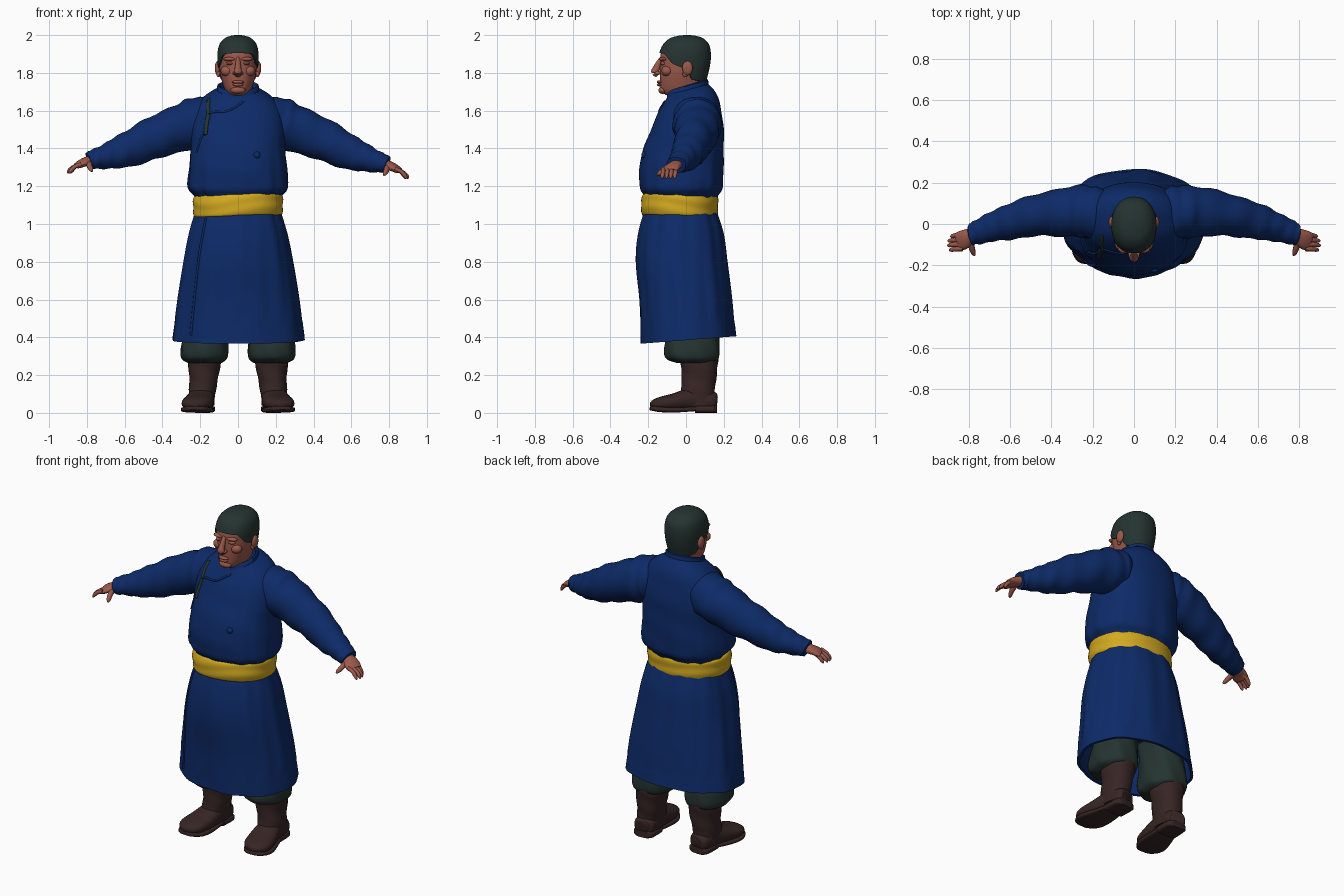
import bpy, math
from mathutils import Vector
from mathutils.bvhtree import BVHTree

cube = bpy.data.objects.get("Cube")
if cube:
    bpy.data.objects.remove(cube, do_unlink=True)


def material(name, *color):
    mat = bpy.data.materials.new(name)
    mat.diffuse_color = (*color, 1)
    mat.use_nodes = True
    shader = next(n for n in mat.node_tree.nodes if n.type == "BSDF_PRINCIPLED")
    shader.inputs["Base Color"].default_value = (*color, 1)
    shader.inputs["Roughness"].default_value = 0.8
    return mat


BLUE = material("robe blue", 0.004, 0.024, 0.14)
YELLOW = material("sash yellow", 0.65, 0.40, 0.015)
SKIN = material("skin", 0.33, 0.10, 0.07)
GREEN = material("dark green", 0.018, 0.034, 0.030)
BROWN = material("boot brown", 0.038, 0.019, 0.018)


def smooth(rows, steps=6):
    """Catmull-Rom resampling of rows of numbers."""
    result = []
    last = len(rows) - 1
    for i in range(last):
        a, b, c, d = rows[max(i - 1, 0)], rows[i], rows[i + 1], rows[min(i + 2, last)]
        for k in range(steps):
            t = k / steps
            result.append([q + t / 2 * (r - p + t * (2 * p - 5 * q + 4 * r - s + t * (3 * (q - r) + s - p)))
                           for p, q, r, s in zip(a, b, c, d)])
    return result + [list(rows[last])]


def lookup(rows, key):
    """Linear interpolation of rows by their first column."""
    for a, b in zip(rows, rows[1:]):
        if key <= b[0]:
            t = max(0, (key - a[0]) / (b[0] - a[0]))
            return [p + (q - p) * t for p, q in zip(a, b)]
    return rows[-1]


def loft(name, rings, mat, caps=True):
    count = len(rings[0])
    verts = [p for ring in rings for p in ring]
    faces = [(i * count + j, i * count + (j + 1) % count,
              (i + 1) * count + (j + 1) % count, (i + 1) * count + j)
             for i in range(len(rings) - 1) for j in range(count)]
    if caps:
        faces += [tuple(range(count))[::-1], tuple(range(len(verts) - count, len(verts)))]
    mesh = bpy.data.meshes.new(name)
    mesh.from_pydata(verts, [], faces)
    mesh.materials.append(mat)
    obj = bpy.data.objects.new(name, mesh)
    bpy.context.collection.objects.link(obj)
    bpy.ops.object.select_all(action="DESELECT")
    obj.select_set(True)
    bpy.context.view_layer.objects.active = obj
    bpy.ops.object.shade_smooth_by_angle(angle=math.radians(50))
    return obj


def angles(count):
    return [math.tau * k / count for k in range(count)]


def bend(value, power):
    return math.copysign(abs(value) ** (2 / power), value)


def level(row, count=48, power=2, grow=0, fold=None):
    """Horizontal ring from (height, centre x, front y, back y, half width)."""
    z, cx, front, back, half = row
    ring = []
    for a in angles(count):
        f = 1 + (fold(z, a) if fold else 0)
        ring.append(Vector((cx + (half + grow) * f * bend(math.cos(a), power),
                            (front + back) / 2 + ((back - front) / 2 + grow) * f * bend(math.sin(a), power), z)))
    return ring


def tube(name, rows, mat, count=16, steps=5, wrinkle=0.0, power=2):
    """Tube through (x, y, z, half width, half thickness)."""
    rows = smooth(rows, steps)
    points = [Vector(r[:3]) for r in rows]
    rings = []
    for i, row in enumerate(rows):
        along = (points[min(i + 1, len(rows) - 1)] - points[max(i - 1, 0)]).normalized()
        side = along.cross(Vector((0, 0, 1)) if abs(along.z) < 0.95 else Vector((0, -1, 0))).normalized()
        up = side.cross(along)
        ring = []
        for a in angles(count):
            f = 1 + wrinkle * (math.sin(i * 1.3 + 2 * math.sin(a)) + 0.5 * math.sin(i * 0.7 - 3 * a))
            ring.append(points[i] + side * row[3] * f * bend(math.cos(a), power)
                        + up * row[4] * f * bend(math.sin(a), power))
        rings.append(ring)
    return loft(name, rings, mat)


def blob(name, place, size, mat):
    x, y, z = place
    rows = [(z + size[2] * math.sin(t), x, y - size[1] * math.cos(t), y + size[1] * math.cos(t), size[0] * math.cos(t))
            for t in [math.pi * (k / 10 - 0.5) for k in range(11)]]
    return loft(name, [level(r, 16) for r in rows], mat)


# Robe skirt: hollow, with soft vertical folds and a hem that rises at the back
skirt_rows = smooth([(.385, 0, -.24, .265, .35), (.43, 0, -.24, .26, .345), (.6, 0, -.245, .245, .322),
                     (.8, 0, -.262, .22, .288), (.95, 0, -.25, .2, .258), (1.08, 0, -.215, .16, .22)])


def skirt_fold(z, a):
    return 0.012 * math.sin(9 * a + 3 * z) + 0.008 * math.sin(17 * a - 4 * z) * (z > .5)


outer = [level(r, 96, 2.2, 0, skirt_fold) for r in skirt_rows]
inner = [level(r, 96, 2.2, -.015, skirt_fold) for r in skirt_rows[:16]][::-1]
for ring in outer[:8] + inner[-8:]:
    for p in ring:
        p.z += 0.08 * p.y * max(0, (.65 - p.z) / .27)
skirt = loft("robe_skirt", inner + outer, BLUE)

# Robe body, blousing over the sash and sloping up to the nape
body_rows = smooth([(1.08, 0, -.21, .155, .215), (1.14, 0, -.215, .165, .225), (1.18, 0, -.238, .19, .258),
                    (1.22, 0, -.243, .197, .265), (1.3, 0, -.245, .2, .258), (1.4, 0, -.225, .2, .25),
                    (1.5, 0, -.185, .2, .25), (1.58, 0, -.152, .19, .24), (1.64, 0, -.125, .175, .21),
                    (1.68, 0, -.105, .15, .165), (1.71, 0, -.09, .12, .11)])


def body_fold(z, a):
    fade = max(0, (1.45 - z) / .35)
    return fade * (.014 * math.sin(11 * a + 5 * z) + .008 * math.sin(19 * a)) + .004 * math.sin(40 * z + 3 * a)


body_rings = [level(r, 96, 2.3, 0, body_fold) for r in body_rows]
for ring in body_rings:
    for p in ring:
        p.z += 2.2 * p.y * max(0, p.z - 1.6)
body = loft("robe_body", body_rings, BLUE)

# Sash with slightly wavy wraps
sash_rows = smooth([(1.045, 0, -.215, .15, .215), (1.05, 0, -.232, .165, .232), (1.1, 0, -.238, .17, .238),
                    (1.15, 0, -.23, .168, .235), (1.16, 0, -.21, .15, .215)])
sash_rings = [level(r, 72, 2.2, 0, lambda z, a: .008 * math.sin(90 * z + 2 * math.sin(2 * a))) for r in sash_rows]
for ring in sash_rings:
    for p in ring:
        p.z += .006 * math.sin(9 * p.x) - .03 * p.y * (p.y < 0) - .006
loft("sash", sash_rings, YELLOW)

# Stand-up collar, low and notched at the throat
collar_rings = []
for grow, base in ((.008, 1.655), (.005, 1.70), (.002, 1.728), (-.006, 1.733), (-.014, 1.725), (-.02, 1.66)):
    ring = level((base, 0, -.1, .115, .108), 48, 2, grow)
    for p in ring:
        p.z += .3 * p.y - (.035 * math.exp(-(p.x / .025) ** 2) if p.y < 0 and base > 1.68 else 0)
    collar_rings.append(ring)
loft("collar", collar_rings, BLUE, caps=False)

# Seams, toggles and button laid on the robe front
trees = {o.name: BVHTree.FromPolygons([v.co for v in o.data.vertices], [p.vertices for p in o.data.polygons])
         for o in (body, skirt)}


def laid(name, obj, path, radius, mat):
    rows = []
    for x, z in [r[:2] for r in smooth(path, 4)]:
        hit = trees[obj.name].ray_cast(Vector((x, -1, z)), Vector((0, 1, 0)))[0]
        if hit:
            rows.append((x, hit.y, z, radius, radius))
    tube(name, rows, mat, 8, 2)


laid("chest_flap_seam", body, [(.03, 1.65), (-.05, 1.6), (-.15, 1.585), (-.18, 1.5), (-.22, 1.38)], .006, BLUE)
laid("skirt_flap_seam", skirt, [(-.17, 1.03), (-.21, .8), (-.25, .41)], .007, BLUE)
laid("shoulder_toggle", body, [(-.155, 1.66), (-.158, 1.62), (-.155, 1.58)], .010, GREEN)
laid("hanging_toggle", body, [(-.155, 1.58), (-.165, 1.53), (-.172, 1.47)], .011, GREEN)
blob("chest_button", (.1, -.222, 1.365), (.018, .014, .018), BLUE)

# Arms and hands; the right arm is held a little higher
for side, label in ((1, "left"), (-1, "right")):
    def place(rows):
        return [(side * x, y, z + (.035 * x * x if side < 0 else 0), w, h) for x, y, z, w, h in rows]

    tube(label + "_sleeve", place([(.10, .05, 1.57, .10, .09), (.19, .055, 1.55, .125, .125),
                                   (.28, .06, 1.515, .125, .125), (.45, .045, 1.445, .103, .11),
                                   (.6, .01, 1.375, .086, .09), (.7, -.02, 1.34, .068, .066),
                                   (.77, -.045, 1.32, .056, .05), (.79, -.05, 1.313, .05, .045)]),
         BLUE, 32, 6, .035)
    tube(label + "_palm", place([(.75, -.04, 1.32, .032, .028), (.79, -.055, 1.312, .036, .026),
                                 (.825, -.075, 1.298, .046, .021), (.85, -.088, 1.283, .044, .015),
                                 (.856, -.09, 1.28, .03, .008)]), SKIN)
    for i, finger in enumerate(("little", "ring", "middle", "index")):
        y, reach = -.055 - .022 * i, (.0, .012, .014, .005)[i]
        tube(label + "_" + finger + "_finger",
             place([(.83, y, 1.292, .011, .011), (.86 + reach / 2, y, 1.278, .0115, .011),
                    (.88 + reach, y - .004, 1.255, .010, .010), (.887 + reach, y - .006, 1.24, .004, .004)]), SKIN, 10, 3)
    tube(label + "_thumb", place([(.79, -.075, 1.305, .016, .016), (.787, -.11, 1.287, .015, .015),
                                  (.778, -.14, 1.268, .012, .012), (.772, -.153, 1.258, .004, .004)]), SKIN, 10, 3)

    # Baggy trouser legs gathered over the boots
    trousers = smooth([(.265, .175, -.05, .14, .09), (.285, .178, -.1, .172, .118), (.33, .178, -.114, .18, .126),
                       (.42, .172, -.1, .172, .118), (.56, .15, -.08, .15, .11)])
    loft(label + "_trouser_leg", [level([r[0], side * r[1]] + r[2:], 40, 2.2, 0,
         lambda z, a: .025 * math.sin(7 * a + 20 * z)) for r in trousers], GREEN)

    # Boots: shaft, foot, sole and heel
    shaft = smooth([(.04, .19, -.02, .155, .066), (.1, .19, -.03, .152, .07), (.18, .182, -.022, .16, .076),
                    (.27, .177, -.03, .17, .087), (.3, .177, -.03, .17, .085)])
    loft(label + "_boot_shaft", [level([r[0], side * r[1]] + r[2:], 32, 2.2, 0,
         lambda z, a: .02 * math.sin(60 * z + 2 * a)) for r in shaft], BROWN)

    def shoe(name, rows, power=2.4):
        tube(label + name, [(side * x, y, z, w, h) for x, y, z, w, h in rows], BROWN, 24, 5, 0, power)

    shoe("_boot_foot", [(.185, .158, .06, .035, .035), (.187, .14, .062, .06, .052), (.192, .04, .072, .068, .062),
                        (.208, -.06, .058, .08, .046), (.222, -.13, .05, .078, .036), (.228, -.17, .045, .055, .025),
                        (.23, -.188, .043, .02, .012)])
    shoe("_boot_sole", [(.19, .06, .022, .06, .012), (.208, -.06, .016, .083, .014), (.222, -.13, .018, .082, .014),
                        (.229, -.18, .024, .052, .012), (.23, -.192, .026, .015, .008)], 4)
    shoe("_boot_heel", [(.186, .162, .02, .042, .02), (.187, .14, .02, .064, .02), (.19, .05, .02, .066, .02)], 4)

# Head and neck
head_rows = smooth([(1.6, 0, -.06, .08, .07), (1.665, 0, -.07, .085, .07), (1.685, 0, -.112, .09, .064),
                    (1.71, 0, -.136, .095, .073), (1.75, 0, -.14, .1, .086), (1.8, 0, -.141, .113, .098),
                    (1.85, 0, -.14, .123, .102), (1.9, 0, -.137, .126, .103), (1.95, 0, -.115, .115, .092),
                    (1.98, 0, -.08, .085, .065), (1.992, 0, -.04, .05, .035), (1.996, 0, -.005, .015, .01)])
loft("head", [level(r, 48, 2.2, -.003) for r in head_rows], SKIN)

# Hair cap whose lower edge follows the hairline around the head
hairline = [(-1, 1.905), (-.75, 1.9), (-.45, 1.85), (-.1, 1.83), (.1, 1.82), (.35, 1.765), (1, 1.75)]
hair_rings = []
for grow, lowest in [(-.006, 0)] + [(.006, k / 20) for k in range(21)]:
    ring = []
    for j, a in enumerate(angles(64)):
        low = lookup(hairline, math.sin(a))[1]
        z = low + (1.996 - low) * math.sin(lowest * math.pi / 2)
        p = level(lookup(head_rows, z), 64, 2.2, grow)[j]
        p.z += .004 * lowest
        ring.append(p)
    hair_rings.append(ring)
loft("hair", hair_rings, GREEN)

# Face features
tube("nose", [(0, -.13, 1.88, .010, .008), (0, -.143, 1.855, .013, .014), (0, -.158, 1.82, .018, .02),
              (0, -.165, 1.803, .022, .019), (0, -.15, 1.787, .016, .012)], SKIN)
blob("upper_lip", (0, -.139, 1.752, ), (.032, .016, .009), SKIN)
blob("lower_lip", (0, -.138, 1.737), (.028, .016, .009), SKIN)
blob("chin", (0, -.122, 1.708), (.04, .024, .02), SKIN)
for side, label in ((1, "left"), (-1, "right")):
    blob(label + "_nostril", (side * .017, -.15, 1.799), (.011, .016, .010), SKIN)
    blob(label + "_brow", (side * .042, -.12, 1.873), (.036, .022, .011), SKIN)
    blob(label + "_eyelid", (side * .042, -.117, 1.85), (.022, .02, .010), SKIN)
    blob(label + "_eye_slit", (side * .042, -.133, 1.848), (.014, .004, .0018), BROWN)
    blob(label + "_cheek", (side * .058, -.1, 1.81), (.034, .03, .028), SKIN)
    blob(label + "_ear", (side * .108, .008, 1.825), (.015, .028, .038), SKIN)
    blob(label + "_earlobe", (side * .104, -.004, 1.795), (.010, .014, .018), SKIN)
